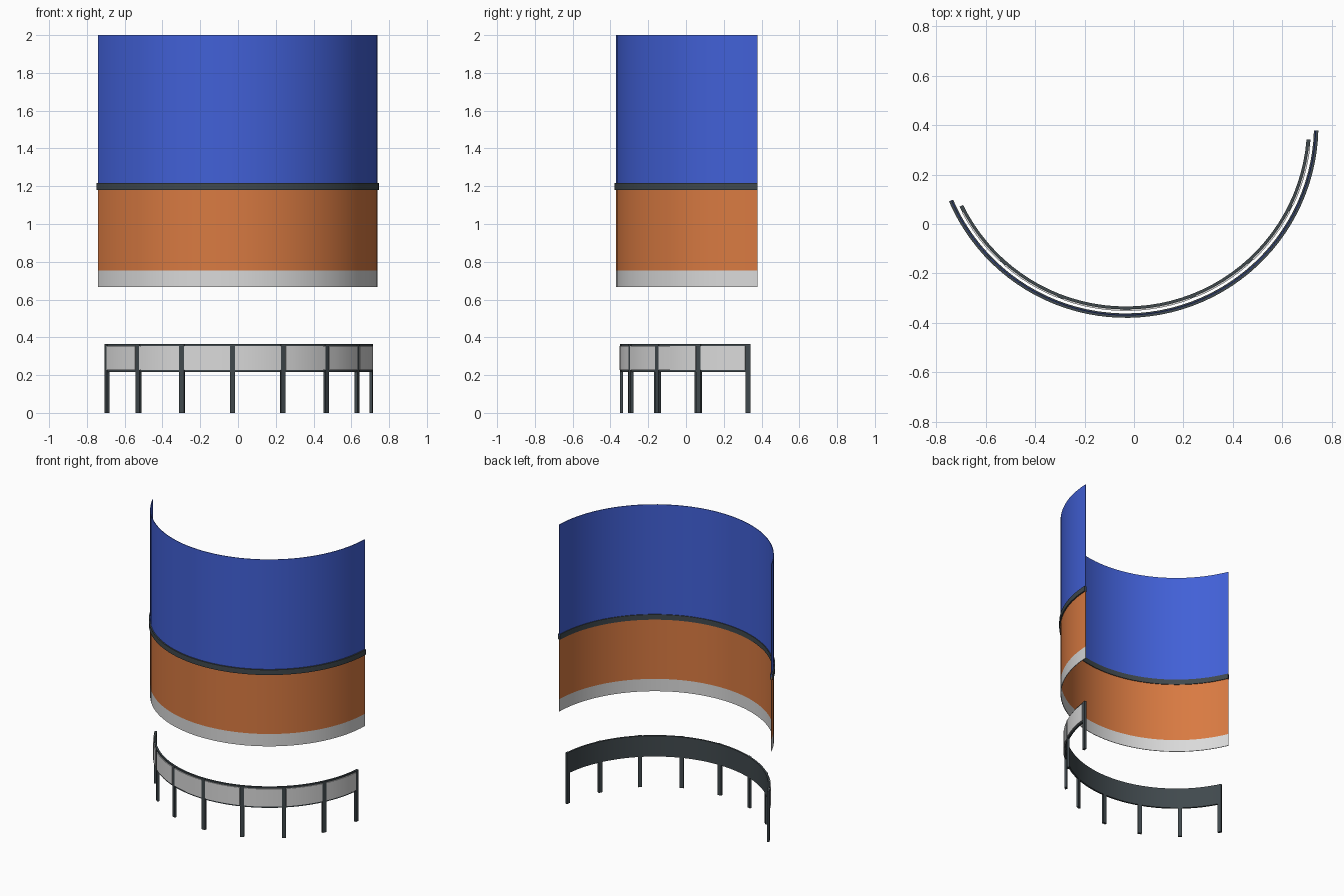
import bpy, bmesh
from math import radians, cos, sin

old = bpy.data.objects.get("Cube")
if old:
    bpy.data.objects.remove(old, do_unlink=True)

CX, CY = -0.033, 0.40          # shared centre of every curved part


def material(name, r, g, b):
    m = bpy.data.materials.new(name)
    m.use_nodes = True
    m.diffuse_color = (r, g, b, 1)
    m.node_tree.nodes["Principled BSDF"].inputs["Base Color"].default_value = (r, g, b, 1)
    return m


blue = material("blue", 0.054, 0.118, 0.68)
orange = material("orange", 0.69, 0.195, 0.054)
pale = material("pale_grey", 0.70, 0.70, 0.70)
dark = material("dark_grey", 0.052, 0.067, 0.075)


def arc_band(name, mat, radii, heights, angles, steps):
    """Sweep a rectangular section around the shared centre and cap its ends."""
    (r0, r1), (z0, z1), (a0, a1) = radii, heights, angles
    bm = bmesh.new()
    rings = []
    for i in range(steps + 1):
        a = radians(a0 + (a1 - a0) * i / steps)
        rings.append([bm.verts.new((CX + r * cos(a), CY + r * sin(a), z))
                      for r, z in ((r0, z0), (r1, z0), (r1, z1), (r0, z1))])
    for p, q in zip(rings, rings[1:]):
        for k in range(4):
            j = (k + 1) % 4
            bm.faces.new((p[k], p[j], q[j], q[k]))
    bm.faces.new(rings[0])
    bm.faces.new(rings[-1])
    bmesh.ops.recalc_face_normals(bm, faces=bm.faces)
    mesh = bpy.data.meshes.new(name)
    bm.to_mesh(mesh)
    bm.free()
    mesh.materials.append(mat)
    obj = bpy.data.objects.new(name, mesh)
    bpy.context.collection.objects.link(obj)
    bpy.ops.object.select_all(action='DESELECT')
    obj.select_set(True)
    bpy.context.view_layer.objects.active = obj
    bpy.ops.object.shade_smooth_by_angle(angle=radians(30))
    return obj


# Tall curved wall in three colour bands
WALL, WALL_ARC = (0.767, 0.771), (203.3, 358.4)
arc_band("upper_wall", blue, WALL, (1.2, 2.0), WALL_ARC, 48)
arc_band("lower_wall", orange, WALL, (0.755, 1.2), WALL_ARC, 48)
arc_band("wall_base_strip", pale, WALL, (0.667, 0.755), WALL_ARC, 48)

# Rail wrapped around both sides of the wall
arc_band("wall_rail", dark, (0.762, 0.780), (1.18, 1.217), WALL_ARC, 48)

# Low curved counter backing
START, END, BAYS = 206.1, 355.5, 7
arc_band("counter_backing", dark, (0.734, 0.746), (0.216, 0.364), (START, END), 42)

# Legs, front posts and the panels between them
HALF = 1.05
step = (END - START - 2 * HALF) / BAYS
for i in range(BAYS + 1):
    mid = START + HALF + i * step
    arc_band(f"leg_{i + 1}", dark, (0.734, 0.750), (0, 0.22), (mid - HALF, mid + HALF), 1)
    arc_band(f"post_{i + 1}", dark, (0.744, 0.750), (0.216, 0.364),
             (mid - HALF, mid + HALF), 1)
    if i < BAYS:
        arc_band(f"counter_panel_{i + 1}", pale, (0.744, 0.752), (0.227, 0.353),
                 (mid + HALF, mid + step - HALF), 6)
